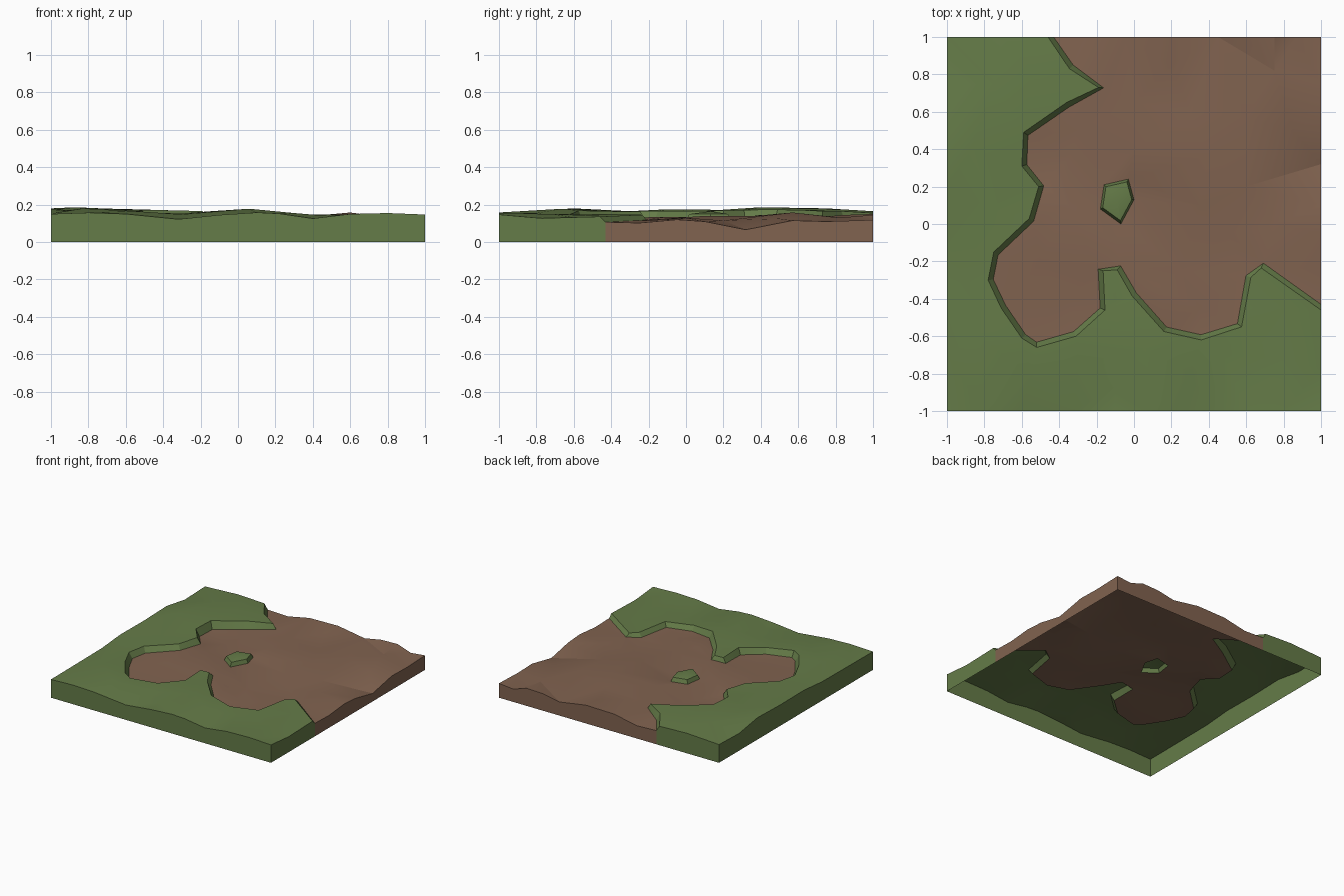
import bpy, bmesh
from mathutils import Vector
from mathutils.geometry import delaunay_2d_cdt

if "Cube" in bpy.data.objects:
    bpy.data.objects.remove(bpy.data.objects["Cube"])

# Tile border heights, walked anticlockwise from the front left corner
front = [(-1, .15), (-.8, .157), (-.6, .15), (-.32, .122), (-.1, .145), (.1, .158),
         (.22, .152), (.4, .126), (.6, .15), (.8, .155)]
right_grass = [(-1, .147), (-.77, .127), (-.6, .132)]
right_dirt = [(-.25, .102), (-.05, .12), (.1, .11), (.32, .066), (.57, .115), (.75, .11)]
back_dirt = [(1, .118), (.87, .105), (.75, .145), (.6, .14), (.45, .112), (.21, .15),
             (-.05, .145), (-.25, .105)]
back_grass = [(-.7, .165)]
left = [(1, .15), (.74, .142), (.5, .18), (.2, .172), (-.1, .175), (-.34, .155), (-.7, .152)]

# Inner hills of the grass and of the dirt
grass_hills = [(-.87, .4, .186), (-.75, .75, .18), (-.55, .83, .175), (-.75, .08, .165),
               (-.9, -.3, .165), (-.83, -.6, .18), (-.55, -.8, .165), (-.3, -.75, .148),
               (-.1, -.87, .145), (.06, -.66, .178), (.3, -.8, .155), (.48, -.7, .14),
               (.62, -.45, .15), (.8, -.72, .15), (.8, -.45, .14), (-.1, -.4, .165)]
dirt_hills = [(-.35, .35, .095), (-.3, .5, .115), (-.35, .1, .135), (-.5, -.2, .12),
              (-.35, -.4, .105), (-.1, -.1, .135), (.12, -.33, .14), (.25, -.25, .115),
              (.5, -.05, .105), (.35, .1, .14), (.6, .2, .115), (0, .4, .145),
              (.4, .37, .14), (.6, .57, .158), (.2, .85, .145), (.85, .5, .125),
              (0, .65, .12), (.75, .82, .13), (.75, 0, .13), (.35, -.45, .105), (.3, .6, .125)]

# Top line of the grass bank and the outline of the small island
bank = [(-.46, 1), (-.345, .83), (-.19, .73), (-.36, .65), (-.59, .49), (-.6, .31),
        (-.51, .2), (-.56, .03), (-.75, -.15), (-.78, -.3), (-.71, -.45), (-.6, -.61),
        (-.52, -.66), (-.31, -.6), (-.155, -.46), (-.165, -.25), (-.09, -.245), (-.01, -.385),
        (.16, -.575), (.36, -.62), (.575, -.55), (.625, -.285), (.68, -.235), (1, -.46)]
island = [(-.18, .08), (-.07, 0), (0, .13), (-.03, .24), (-.16, .21)]

pts, edges, is_grass = [], [], []


def add(x, y, z, grass):
    pts.append(Vector((x, y, z)))
    is_grass.append(grass)
    return len(pts) - 1


def chain(ids, closed=False):
    edges.extend(zip(ids, ids[1:]))
    if closed:
        edges.append((ids[-1], ids[0]))


def blend(x, y, samples):
    """Height from nearby hills, weighted by distance."""
    w = [1 / ((x - a) ** 2 + (y - b) ** 2 + .002) ** 1.5 for a, b, _ in samples]
    return sum(k * s[2] for k, s in zip(w, samples)) / sum(w)


def lowered(path):
    """Foot of the bank: path shifted towards the dirt."""
    out = []
    for i, p in enumerate(path):
        a, b = Vector(path[max(i - 1, 0)]), Vector(path[min(i + 1, len(path) - 1)])
        t = (b - a).normalized()
        out.append((p[0] - t.y * .028, p[1] + t.x * .028))
    out[0], out[-1] = (-.43, 1), (1, -.43)
    return out


grass_all = (grass_hills + [(x, -1, z) for x, z in front] + [(-1, y, z) for y, z in left]
             + [(1, y, z) for y, z in right_grass] + [(-.46, 1, .155)])
dirt_all = (dirt_hills + [(1, y, z) for y, z in right_dirt] + [(x, 1, z) for x, z in back_dirt])

# Bank
top = [add(x, y, blend(x, y, grass_all), True) for x, y in bank]
foot = [add(x, y, blend(x, y, dirt_all), False) for x, y in lowered(bank)]
chain(top)
chain(foot)

# Island with a raised, smaller top
chain([add(x, y, .118, False) for x, y in island], True)
c = Vector((-.088, .132))
rim = [c + (Vector(p) - c) * .86 for p in island]
chain([add(p.x, p.y, .15, True) for p in rim], True)
add(c.x, c.y, .165, True)

# Border and hills
border = [add(x, -1, z, True) for x, z in front]
border += [add(1, y, z, True) for y, z in right_grass] + [top[-1], foot[-1]]
border += [add(1, y, z, False) for y, z in right_dirt]
border += [add(x, 1, z, False) for x, z in back_dirt] + [foot[0], top[0]]
border += [add(x, 1, z, True) for x, z in back_grass]
border += [add(-1, y, z, True) for y, z in left]
chain(border, True)
for h in grass_hills:
    add(*h, True)
for h in dirt_hills:
    add(*h, False)

# Triangulate the plan, keeping bank lines as edges
flat, _, tris, orig, _, _ = delaunay_2d_cdt([p.xy for p in pts], edges, [], 0, 1e-5)
src = [o[0] if o else min(range(len(pts)), key=lambda i: (pts[i].xy - v).length)
       for v, o in zip(flat, orig)]


def build(name, grass, color):
    """Surface of one ground type, with skirt walls down to z = 0."""
    bm = bmesh.new()
    verts = [bm.verts.new((v.x, v.y, pts[s].z)) for v, s in zip(flat, src)]
    for t in tris:
        if any(is_grass[src[i]] for i in t) == grass:
            bm.faces.new([verts[i] for i in t])
    base = {}

    def drop(v):
        if v not in base:
            base[v] = bm.verts.new((v.co.x, v.co.y, 0))
        return base[v]

    for e in [e for e in bm.edges if e.is_boundary]:
        a, b = e.link_loops[0].vert, e.link_loops[0].link_loop_next.vert
        if any(abs(a.co[k] - s) < 1e-4 and abs(b.co[k] - s) < 1e-4
               for k in (0, 1) for s in (-1, 1)):
            bm.faces.new((b, a, drop(a), drop(b)))
    bmesh.ops.delete(bm, geom=[v for v in bm.verts if not v.link_faces], context='VERTS')
    mesh = bpy.data.meshes.new(name)
    bm.to_mesh(mesh)
    bm.free()
    mat = bpy.data.materials.new(name)
    mat.diffuse_color = color
    mat.use_nodes = True
    mat.node_tree.nodes["Principled BSDF"].inputs["Base Color"].default_value = mat.diffuse_color
    mesh.materials.append(mat)
    ob = bpy.data.objects.new(name, mesh)
    bpy.context.collection.objects.link(ob)
    bpy.ops.object.select_all(action='DESELECT')
    ob.select_set(True)
    bpy.context.view_layer.objects.active = ob
    bpy.ops.object.shade_smooth_by_angle(angle=.3)


build("grass", True, (.13, .20, .065, 1))
build("dirt", False, (.22, .125, .08, 1))
